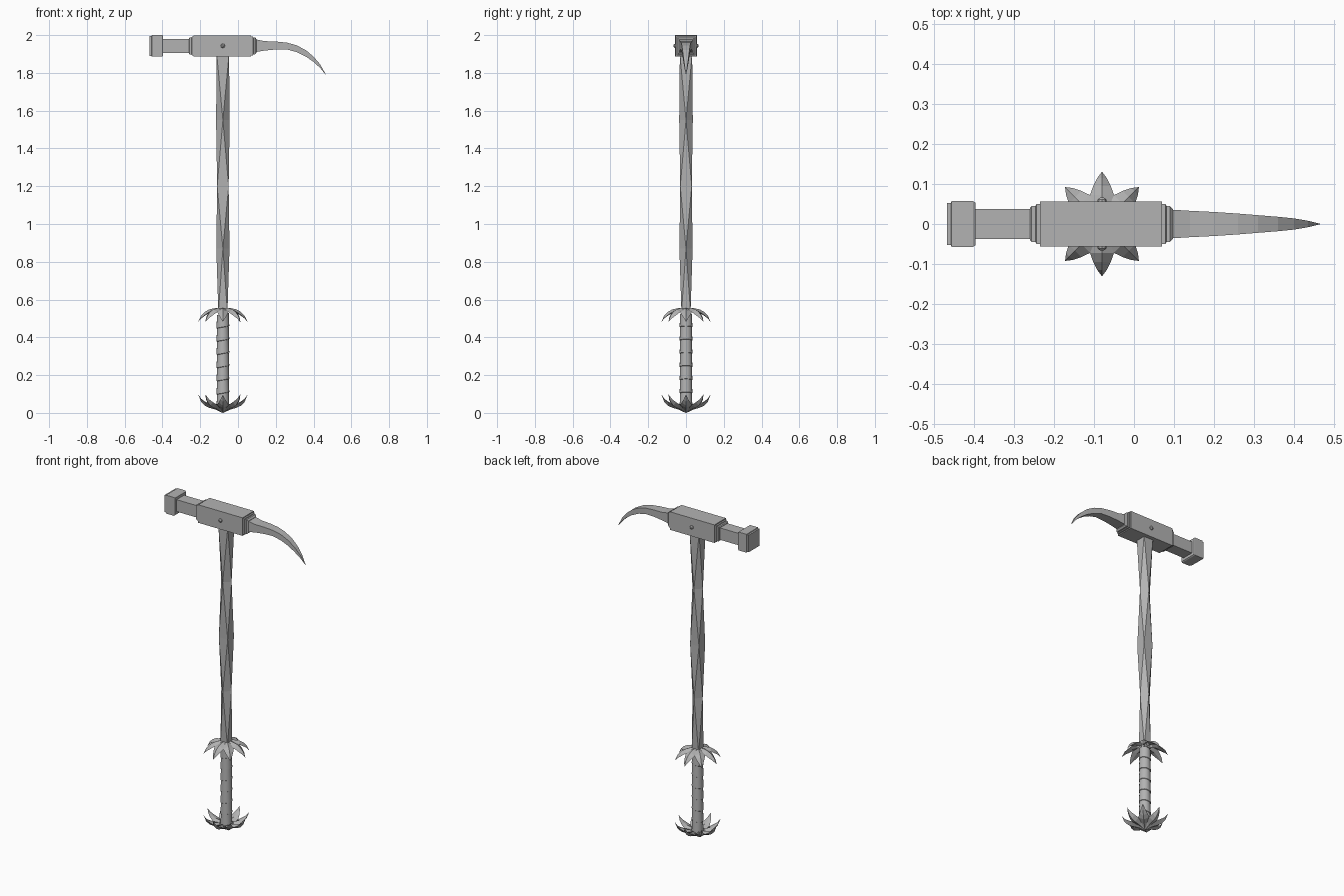
import bpy, bmesh, math

if "Cube" in bpy.data.objects:
    bpy.data.objects.remove(bpy.data.objects["Cube"])

AX = -0.08      # shaft axis x
HZ = 1.943      # head centre height

steel = bpy.data.materials.new("grey_steel")
steel.diffuse_color = (0.45, 0.45, 0.45, 1)
steel.use_nodes = True
steel.node_tree.nodes["Principled BSDF"].inputs["Base Color"].default_value = steel.diffuse_color


def make(name, bm):
    bmesh.ops.remove_doubles(bm, verts=bm.verts, dist=1e-5)
    bmesh.ops.recalc_face_normals(bm, faces=bm.faces)
    me = bpy.data.meshes.new(name)
    bm.to_mesh(me)
    bm.free()
    me.materials.append(steel)
    ob = bpy.data.objects.new(name, me)
    bpy.context.collection.objects.link(ob)
    return ob


def loft(bm, rings, cap=True, tri=False):
    """Bridge a list of closed point rings; tri makes zigzag facets."""
    vs = [[bm.verts.new(p) for p in r] for r in rings]
    n = len(vs[0])
    for k, (a, b) in enumerate(zip(vs, vs[1:])):
        for i in range(n):
            j = (i + 1) % n
            if not tri:
                bm.faces.new((a[i], a[j], b[j], b[i]))
            elif k % 2 == 0:
                bm.faces.new((a[i], a[j], b[i]))
                bm.faces.new((a[j], b[j], b[i]))
            else:
                bm.faces.new((a[i], b[j], b[i]))
                bm.faces.new((a[i], a[j], b[j]))
    if cap:
        bm.faces.new(vs[0])
        bm.faces.new(vs[-1])


def box_ring(x, hy, z0, z1):
    return [(x, -hy, z0), (x, hy, z0), (x, hy, z1), (x, -hy, z1)]


def square_loft(name, profile):
    bm = bmesh.new()
    loft(bm, [box_ring(x, h, HZ - h, HZ + h) for x, h in profile])
    return make(name, bm)


# Head block with stepped collars, neck and striking face
square_loft("head_block", [(-0.235, 0.056), (0.070, 0.056)])
square_loft("left_collar", [(-0.26, 0.040), (-0.256, 0.045), (-0.246, 0.045),
                            (-0.244, 0.050), (-0.234, 0.050)])
square_loft("right_collar", [(0.069, 0.050), (0.079, 0.050), (0.081, 0.045),
                             (0.090, 0.045), (0.098, 0.036)])
square_loft("hammer_neck", [(-0.40, 0.037), (-0.255, 0.037)])
square_loft("hammer_face", [(-0.468, 0.053), (-0.458, 0.053), (-0.456, 0.057),
                            (-0.402, 0.057), (-0.396, 0.053)])

# Curved spike: x, half width, bottom z, top z
bm = bmesh.new()
spike = [(0.09, 0.036, 1.910, 1.978), (0.14, 0.033, 1.918, 1.968),
         (0.20, 0.030, 1.924, 1.966), (0.26, 0.026, 1.924, 1.960),
         (0.31, 0.022, 1.910, 1.946), (0.36, 0.018, 1.886, 1.920),
         (0.40, 0.014, 1.858, 1.886), (0.435, 0.008, 1.826, 1.845),
         (0.465, 0.0005, 1.789, 1.791)]
loft(bm, [box_ring(*s) for s in spike])
make("spike", bm)

# Rivets on both sides of the head
bm = bmesh.new()
for s in (-1, 1):
    loft(bm, [[(AX + r * math.cos(a * math.pi / 4), s * y, HZ + r * math.sin(a * math.pi / 4))
               for a in range(8)] for r, y in ((0.012, 0.054), (0.011, 0.061), (0.005, 0.066))])
make("rivets", bm)

# Faceted shaft: squares alternately turned by 45 degrees
bm = bmesh.new()
rings = []
for k, (z, r) in enumerate([(0.53, 0.034), (0.87, 0.035), (1.20, 0.043),
                            (1.55, 0.036), (1.90, 0.046)]):
    turn = math.pi / 4 if k % 2 == 0 else math.pi / 2
    rings.append([(AX + r * math.cos(turn + i * math.pi / 2),
                   r * math.sin(turn + i * math.pi / 2), z) for i in range(4)])
loft(bm, rings, tri=True)
make("shaft", bm)

# Wrapped grip with slightly tilted bands
bm = bmesh.new()
rings = []
for k in range(7):
    for z, r in ((0.035 + 0.07 * k, 0.034), (0.103 + 0.07 * k, 0.031)):
        rings.append([(AX + r * math.cos(a * math.pi / 8), r * math.sin(a * math.pi / 8),
                       z + 0.006 * math.cos(a * math.pi / 8)) for a in range(16)])
loft(bm, rings)
grip = make("grip", bm)
bpy.context.view_layer.objects.active = grip
grip.select_set(True)
bpy.ops.object.shade_smooth_by_angle(angle=math.radians(30))
grip.select_set(False)


def petals(name, levels):
    """Eight ridged petals; levels are radius, half width, ridge z, edge z, inner z."""
    bm = bmesh.new()
    for k in range(8):
        c, s = math.cos(k * math.pi / 4), math.sin(k * math.pi / 4)
        rings = []
        for r, w, zr, ze, zi in levels:
            pts = [(r, 0, zr), (r, w, ze), (r, 0, zi), (r, -w, ze)]
            rings.append([(AX + x * c - y * s, x * s + y * c, z) for x, y, z in pts])
        loft(bm, rings)
    return make(name, bm)


# Guard petals droop, pommel petals curl upward
petals("guard_petals", [(0.012, 0.005, 0.556, 0.554, 0.535),
                        (0.040, 0.0166, 0.555, 0.548, 0.535),
                        (0.072, 0.030, 0.548, 0.534, 0.528),
                        (0.095, 0.022, 0.535, 0.518, 0.515),
                        (0.115, 0.012, 0.515, 0.502, 0.500),
                        (0.130, 0.0005, 0.484, 0.483, 0.482)])
petals("pommel_petals", [(0.002, 0.0008, 0.0, 0.002, 0.045),
                         (0.040, 0.0166, 0.018, 0.026, 0.045),
                         (0.072, 0.030, 0.027, 0.042, 0.050),
                         (0.095, 0.022, 0.038, 0.056, 0.060),
                         (0.115, 0.012, 0.058, 0.072, 0.075),
                         (0.130, 0.0005, 0.095, 0.096, 0.097)])
